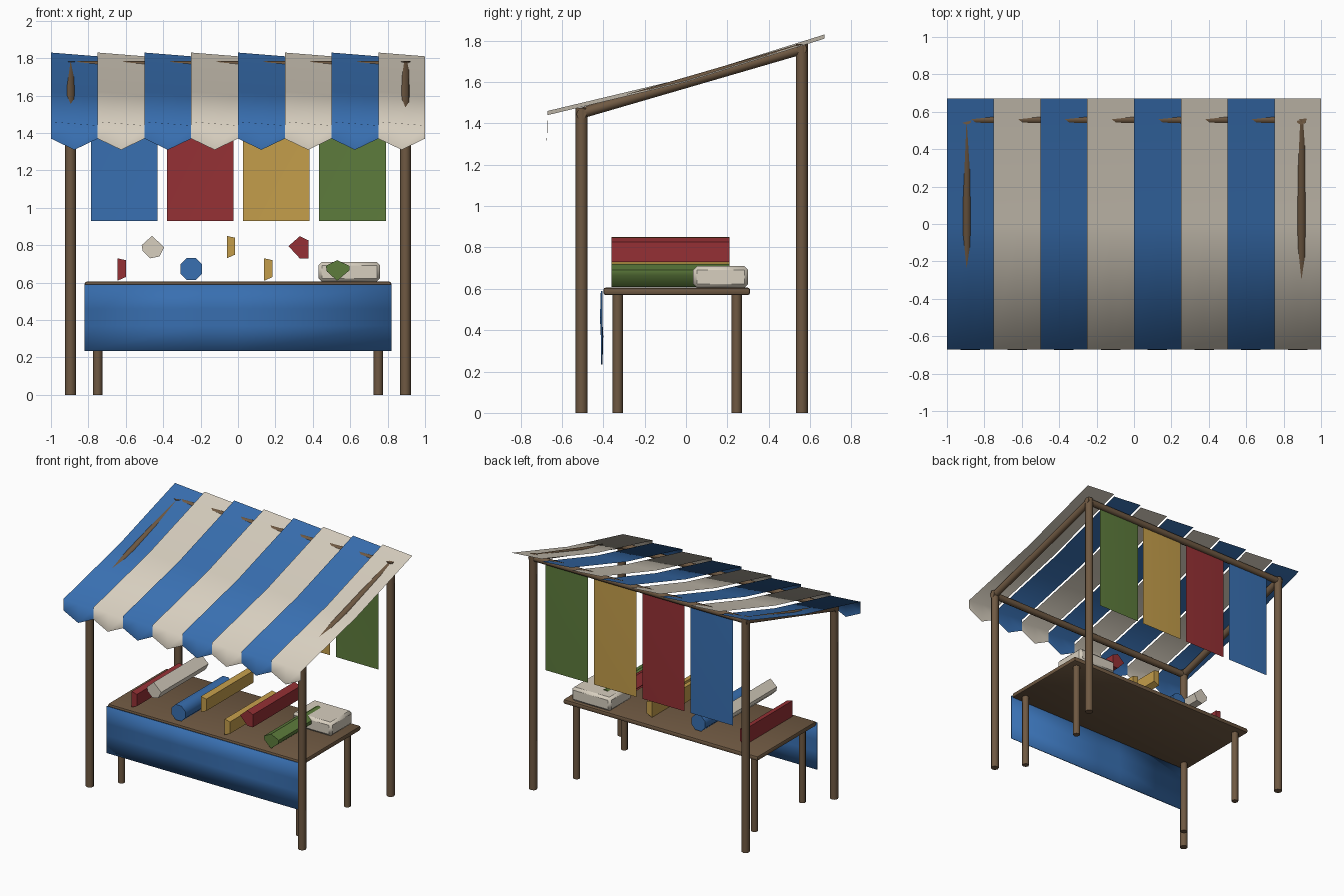
import bpy, bmesh, math
from mathutils import Vector

if "Cube" in bpy.data.objects:
    bpy.data.objects.remove(bpy.data.objects["Cube"])


def material(name, rgb):
    m = bpy.data.materials.new(name)
    m.use_nodes = True
    m.diffuse_color = (*rgb, 1)
    m.node_tree.nodes["Principled BSDF"].inputs["Base Color"].default_value = (*rgb, 1)
    return m


BLUE = material("blue cloth", (0.04, 0.16, 0.44))
CREAM = material("cream cloth", (0.68, 0.62, 0.52))
RED = material("red cloth", (0.30, 0.03, 0.035))
GOLD = material("golden cloth", (0.55, 0.34, 0.07))
GREEN = material("green cloth", (0.11, 0.20, 0.045))
WOOD = material("brown wood", (0.16, 0.10, 0.055))


def make(name, bm, mat, angle=None):
    me = bpy.data.meshes.new(name)
    bm.to_mesh(me)
    bm.free()
    ob = bpy.data.objects.new(name, me)
    bpy.context.collection.objects.link(ob)
    me.materials.append(mat)
    if angle is not None:
        bpy.ops.object.select_all(action='DESELECT')
        ob.select_set(True)
        bpy.context.view_layer.objects.active = ob
        bpy.ops.object.shade_smooth_by_angle(angle=math.radians(angle))
    return ob


def pole(name, a, b, r):
    """Eight-sided wooden pole between two points."""
    a, b = Vector(a), Vector(b)
    d = b - a
    bm = bmesh.new()
    bmesh.ops.create_cone(bm, cap_ends=True, segments=8, radius1=r, radius2=r, depth=d.length)
    bmesh.ops.rotate(bm, verts=bm.verts, cent=(0, 0, 0),
                     matrix=d.to_track_quat('Z', 'Y').to_matrix())
    bmesh.ops.translate(bm, verts=bm.verts, vec=(a + b) / 2)
    make(name, bm, WOOD, 50)


def box(name, lo, hi, mat, bevel, segments):
    lo, hi = Vector(lo), Vector(hi)
    bm = bmesh.new()
    bmesh.ops.create_cube(bm, size=1)
    bmesh.ops.scale(bm, verts=bm.verts, vec=hi - lo)
    bmesh.ops.translate(bm, verts=bm.verts, vec=(lo + hi) / 2)
    bmesh.ops.bevel(bm, geom=bm.edges[:], offset=bevel, segments=segments,
                    profile=0.5, affect='EDGES')
    make(name, bm, mat, 40)


def sheet(name, rows, mat, angle):
    """Cloth surface from rows of points."""
    bm = bmesh.new()
    grid = [[bm.verts.new(p) for p in row] for row in rows]
    for r0, r1 in zip(grid, grid[1:]):
        for i in range(len(r0) - 1):
            bm.faces.new((r0[i], r0[i + 1], r1[i + 1], r1[i]))
    return make(name, bm, mat, angle)


def roll(name, section, mat):
    """Bolt of cloth: an x-z section drawn out along y."""
    bm = bmesh.new()
    face = bm.faces.new([bm.verts.new((x, -0.36, z)) for x, z in section])
    out = bmesh.ops.extrude_face_region(bm, geom=[face])["geom"]
    bmesh.ops.translate(bm, vec=(0, 0.57, 0),
                        verts=[v for v in out if isinstance(v, bmesh.types.BMVert)])
    bmesh.ops.recalc_face_normals(bm, faces=bm.faces)
    make(name, bm, mat, 50)


# Frame: posts, rafters and cross beams
PX, FY, BY = 0.895, -0.505, 0.56
for side, s in (("left", 1), ("right", -1)):
    pole(f"front_post_{side}", (s * PX, FY, 0), (s * PX, FY, 1.475), 0.029)
    pole(f"back_post_{side}", (s * PX, BY, 0), (s * PX, BY, 1.783), 0.029)
    pole(f"rafter_{side}", (s * PX, FY, 1.45), (s * PX, BY, 1.76), 0.026)
    for end, y in (("front", -0.33), ("back", 0.245)):
        pole(f"table_{end}_leg_{side}", (s * 0.75, y, 0), (s * 0.75, y, 0.58), 0.025)
pole("front_beam", (-0.92, FY, 1.445), (0.92, FY, 1.445), 0.025)
pole("back_beam", (-0.92, BY, 1.76), (0.92, BY, 1.76), 0.025)

# Striped awning: each strip tilts a little and ends in a pointed flap
W = 0.25
for i in range(8):
    x0 = -1 + i * W
    cols = [(x0, 0.01, 0), (x0 + W / 2, 0, 1), (x0 + W, -0.01, 0)]
    rows = [[(x, -0.67 - 0.004 * mid, 1.37 - 0.06 * mid) for x, t, mid in cols]]
    for y, z in ((-0.67, 1.45), (0, 1.61), (0.67, 1.82)):
        rows.append([(x, y, z + t) for x, t, mid in cols])
    sheet(f"awning_strip_{i + 1}", rows, CREAM if i % 2 else BLUE, 180)

# Table top and its hanging front cloth
box("table_top", (-0.82, -0.4, 0.57), (0.82, 0.31, 0.606), WOOD, 0.012, 2)
rows = []
for z, sag in ((0.235, 0), (0.37, 0.004), (0.46, -0.004), (0.59, 0)):
    rows.append([(x, -0.408 + sag * k, z)
                 for x, k in ((-0.82, 0), (-0.2, 1), (0, 0.3), (0.82, 0))])
cloth = sheet("table_front_cloth", rows, BLUE, 60)
mod = cloth.modifiers.new("thickness", 'SOLIDIFY')
mod.thickness, mod.offset = 0.008, 0

# Banners hanging under the back beam
for n, (label, mat) in enumerate((("blue", BLUE), ("red", RED), ("golden", GOLD), ("green", GREEN))):
    x = -0.787 + n * 0.407
    rows = [[(x + u * 0.178, BY + (0.01 if u == 1 and v == 1 else 0), 0.93 + v * 0.405)
             for u in (2, 1, 0)] for v in (0, 1, 2)]
    sheet(f"{label}_banner", rows, mat, 180)


# Bolts of cloth on the table
def slab(x, z):
    return [(x, z), (x + 0.045, z + 0.02), (x + 0.045, z + 0.11), (x, z + 0.12)]


roll("red_slab_roll", slab(-0.645, 0.61), RED)
roll("golden_upper_roll", slab(-0.06, 0.73), GOLD)
roll("golden_lower_roll", slab(0.14, 0.61), GOLD)
roll("blue_roll", [(-0.25 + 0.063 * math.cos(k * math.pi / 4 + 0.39),
                    0.673 + 0.063 * math.sin(k * math.pi / 4 + 0.39)) for k in range(8)], BLUE)
roll("cream_roll", [(-0.515, 0.8), (-0.46, 0.85), (-0.395, 0.79), (-0.42, 0.74),
                    (-0.47, 0.73), (-0.51, 0.77)], CREAM)
roll("red_roll", [(0.27, 0.795), (0.33, 0.848), (0.377, 0.826), (0.377, 0.73),
                  (0.33, 0.73)], RED)
roll("green_roll", [(0.47, 0.69), (0.53, 0.72), (0.595, 0.69), (0.595, 0.665),
                    (0.53, 0.61), (0.475, 0.66)], GREEN)
box("folded_cream_cloth", (0.43, 0.035, 0.605), (0.76, 0.3, 0.71), CREAM, 0.018, 1)
